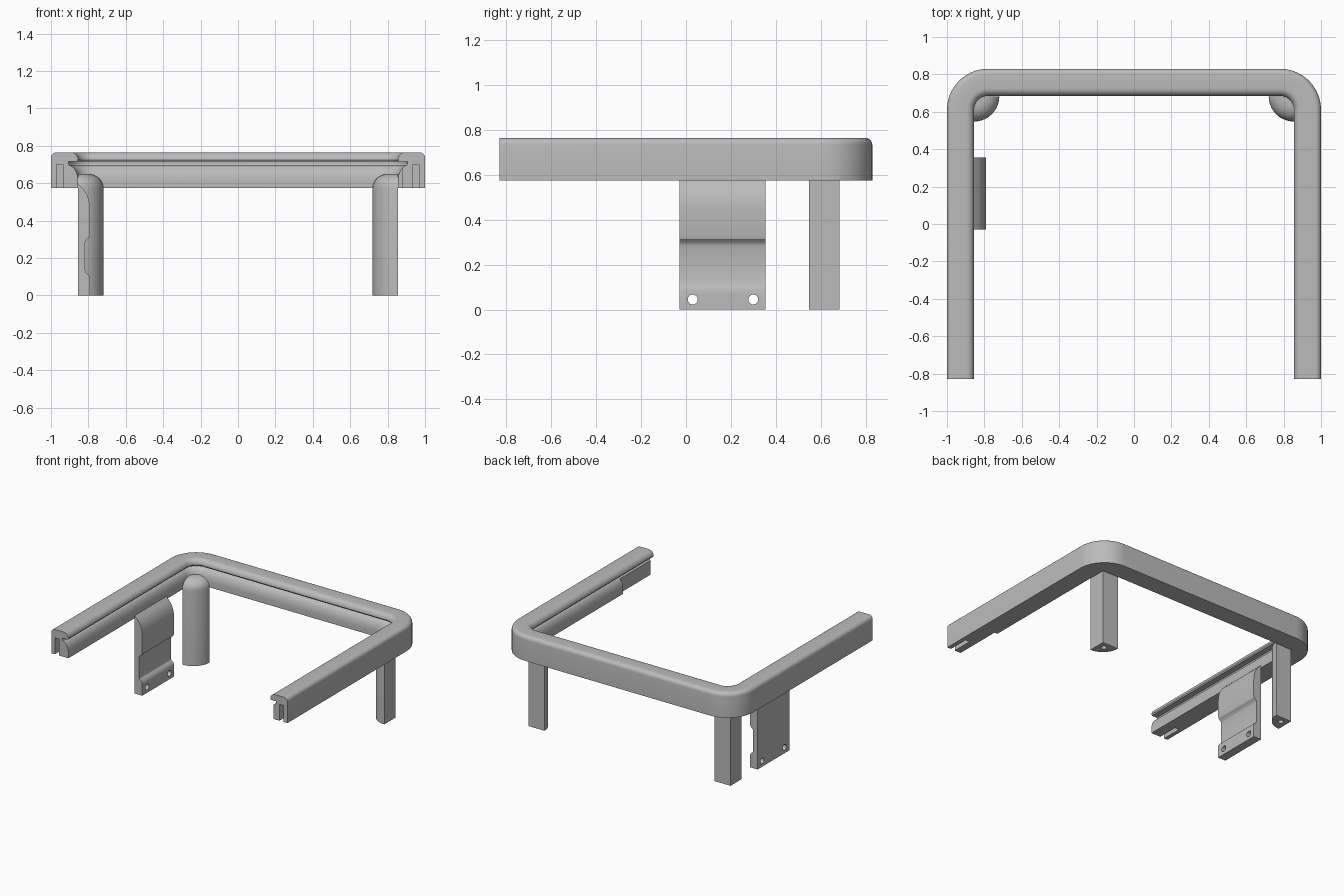
import bpy, bmesh, math
from mathutils import Vector

if "Cube" in bpy.data.objects:
    bpy.data.objects.remove(bpy.data.objects["Cube"])

grey = bpy.data.materials.new("matte_grey")
grey.diffuse_color = (0.5, 0.5, 0.5, 1)
grey.use_nodes = True
grey.node_tree.nodes["Principled BSDF"].inputs["Base Color"].default_value = grey.diffuse_color


def make(name, bm):
    bmesh.ops.recalc_face_normals(bm, faces=bm.faces)
    me = bpy.data.meshes.new(name)
    bm.to_mesh(me)
    bm.free()
    ob = bpy.data.objects.new(name, me)
    bpy.context.collection.objects.link(ob)
    me.materials.append(grey)
    return ob


def skin(name, rings):
    """Join equal-sized closed rings and cap both ends."""
    bm = bmesh.new()
    rows = [[bm.verts.new(p) for p in r] for r in rings]
    n = len(rows[0])
    for a, b in zip(rows, rows[1:]):
        for i in range(n):
            j = (i + 1) % n
            bm.faces.new((a[i], a[j], b[j], b[i]))
    bm.faces.new(rows[0])
    bm.faces.new(rows[-1])
    return make(name, bm)


def box(x0, x1, y0, y1, z0, z1):
    return skin("cutter", [[(x0, y0, z), (x1, y0, z), (x1, y1, z), (x0, y1, z)]
                           for z in (z0, z1)])


def rod(center, r, depth, axis):
    bm = bmesh.new()
    bmesh.ops.create_cone(bm, cap_ends=True, segments=24, radius1=r, radius2=r, depth=depth)
    ob = make("cutter", bm)
    ob.location = center
    if axis == 'X':
        ob.rotation_euler = (0, math.pi / 2, 0)
    return ob


def cut(ob, cutters):
    bpy.context.view_layer.objects.active = ob
    for c in cutters:
        c.hide_render = True
        m = ob.modifiers.new("cut", 'BOOLEAN')
        m.operation = 'DIFFERENCE'
        m.solver = 'EXACT'
        m.object = c
        bpy.ops.object.modifier_apply(modifier=m.name)
        bpy.data.objects.remove(c, do_unlink=True)


def smooth(ob):
    bpy.ops.object.select_all(action='DESELECT')
    ob.select_set(True)
    bpy.context.view_layer.objects.active = ob
    bpy.ops.object.shade_smooth_by_angle(angle=math.radians(30))


def arc(cx, cy, rx, ry, a0, a1, n):
    return [(cx + rx * math.cos(math.radians(a0 + (a1 - a0) * i / n)),
             cy + ry * math.sin(math.radians(a0 + (a1 - a0) * i / n))) for i in range(n + 1)]


# U-shaped rail: profile as (distance inward, height), swept along the outline
profile = [(0, 0.575)]
profile += arc(0.03, 0.735, 0.03, 0.03, 180, 90, 5)      # outer top round
profile += arc(0.105, 0.725, 0.04, 0.04, 90, 0, 6)       # inner top round
profile += [(0.14, 0.716), (0.095, 0.716), (0.095, 0.702)]   # groove
profile += arc(0.095, 0.61, 0.05, 0.085, 85, 0, 7)       # rounded lower lip
profile += [(0.145, 0.575)]

R = 0.22
stations = [(Vector((-1, -0.83)), Vector((1, 0)))]
for cx, a0, a1 in ((-1 + R, 180, 90), (1 - R, 90, 0)):
    for i in range(17):
        a = math.radians(a0 + (a1 - a0) * i / 16)
        d = Vector((math.cos(a), math.sin(a)))
        stations.append((Vector((cx, 0.83 - R)) + d * R, -d))
stations.append((Vector((1, -0.83)), Vector((-1, 0))))
rail = skin("rail", [[(*(p + n * d), z) for d, z in profile] for p, n in stations])

# End slots on both arms and the relief inside the right arm
cut(rail, [box(-0.97, -0.935, -0.9, -0.67, 0.5, 0.70),
           box(0.932, 0.967, -0.9, -0.67, 0.5, 0.70),
           box(0.80, 0.88, -0.9, -0.46, 0.5, 0.709)])
smooth(rail)

# Corner posts: quarter-round section with a domed top and a screw hole below
section = [(0, 0)] + arc(0, 0, 0.135, 0.135, -90, 0, 14)
for side, name in ((-1, "left_post"), (1, "right_post")):
    rings = []
    levels = [(0, 1)] + [(0.575 + 0.075 * math.sin(t), 0.35 + 0.65 * math.cos(t))
                         for t in (i * math.pi / 16 for i in range(9))]
    for z, s in levels:
        rings.append([(side * (0.855 - x * s), 0.683 + y * s, z) for x, y in section])
    post = skin(name, rings)
    cut(post, [rod((side * 0.803, 0.631, 0), 0.02, 0.16, 'Z')])
    smooth(post)

# Mounting plate under the left arm, stepped inner face, two screw holes
face = [(-0.855, 0), (-0.79, 0), (-0.79, 0.09), (-0.797, 0.108), (-0.813, 0.122),
        (-0.817, 0.135), (-0.817, 0.285), (-0.812, 0.298), (-0.794, 0.314), (-0.79, 0.328),
        (-0.79, 0.46), (-0.793, 0.49), (-0.80, 0.52), (-0.814, 0.55), (-0.832, 0.574),
        (-0.855, 0.595)]
plate = skin("mounting_plate", [[(x, y, z) for x, z in face] for y in (-0.03, 0.355)])
cut(plate, [rod((-0.82, y, 0.045), 0.022, 0.2, 'X') for y in (0.03, 0.30)])
smooth(plate)
